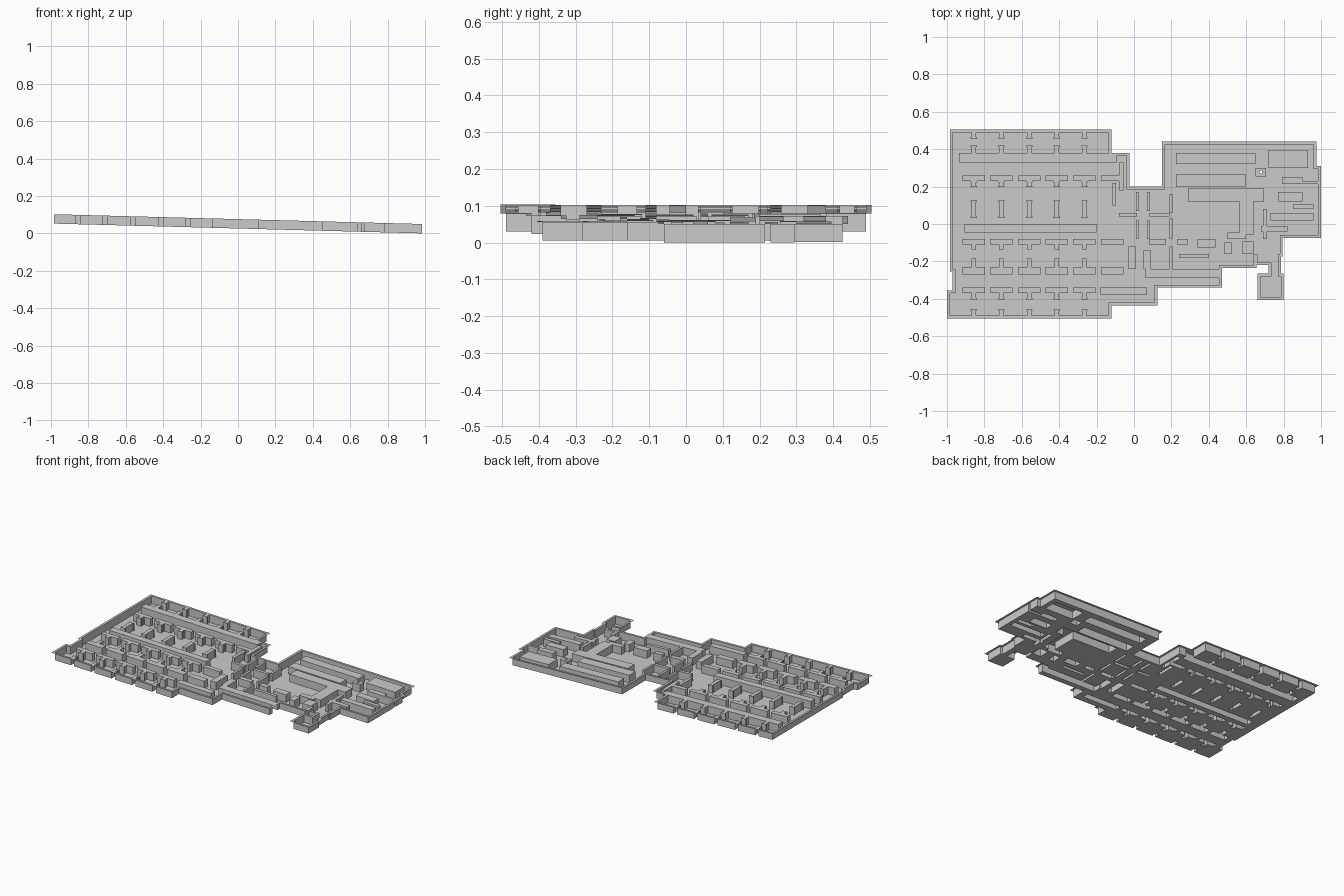
import bpy, bmesh

if "Cube" in bpy.data.objects:
    bpy.data.objects.remove(bpy.data.objects["Cube"])

LIP, DEPTH = 1.5, 0.05            # wall-top width (hundredths), wall height


def top_z(x):
    return 0.0765 - 0.0265 * x    # the whole plan slopes down towards +x


# Sunken floor areas: x0, y0, x1, y1 in hundredths of a unit
floors = [
    (-97, -24, -13.5, 49), (-95.5, -37, -13.5, -24), (-98.5, -49, -13.5, -37),
    (-13.5, -42, -4, 36.5), (-4, -42, 11, 18.5), (11, -32.5, 45.5, 18.5),
    (16.5, -22, 64, 42.5), (64, -6, 96, 42.5), (96, -6, 98.5, 29.5),
    (64, -16, 78, -6), (66, -20.5, 77, -16),
    (73.5, -28, 77, -20), (67.5, -39, 78.5, -28),
]

# Left wing: long partitions
blocks = [(-93.5, 33, -9, 38), (-90.5, -4.5, -20, 0)]
# Left wing: repeated room dividers and door walls
for i in range(5):
    cx = -85.7 + 14.8 * i
    for y0, y1 in ((46, 49), (38, 41.5), (20, 23), (3.5, 12), (-13.5, -11),
                   (-23, -18.5), (-40, -37), (-49, -46)):
        blocks.append((cx - 1.2, y0, cx + 1.2, y1))
    for y in (22.5, 20.0, 46, 41.5, 12.2, 3.5, -40, -46):
        blocks.append((cx - 1.7, y - 0.3, cx + 1.7, y + 0.4))
for i in range(6):
    cx = -85.7 + 14.8 * i
    for y0, y1 in ((23, 26), (-11, -8), (-27, -23), (-37, -34)):
        blocks.append((cx - 6, y0, cx + 6, y1))

# Hall between the wings
blocks += [
    (-11.5, 10, -9.5, 22), (-8, 18, -5.5, 33),
    (-8, 4, 1.5, 6), (8, 4, 19, 6), (8, -11, 17, -8), (23, -11, 29, -8),
    (19, -24, 20.5, -12), (19, -8, 20.5, 3), (19, 6, 20.5, 16),
    (-18, -38, 7, -34), (6, -29, 46, -24), (-3, -24, 1, -12), (5, -24, 9, -14),
]
for x in (1, 7):
    for y0, y1 in ((-8, 2), (7, 17)):
        blocks.append((x, y0, x + 1.5, y1))

# Right wing: solid cores, maze strips and inner walls
blocks += [
    (22.5, 32, 65, 38), (22.5, 20, 60, 26.5), (29, 12, 69.5, 19),
    (56.5, -6, 64, 15), (34, -12.5, 43.5, -8), (50, -8, 60, -4.5),
    (48, -16, 52, -10), (58, -16, 64, -9), (24, -18, 40, -16),
    (72, 30, 93, 39.5), (65, 25.5, 70.5, 30),
    (79, 21.5, 90, 25), (77, 12, 90, 17), (85, 8, 96, 10.5),
    (73, 2, 96, 6), (68, -4, 82, -1), (90, 21.5, 98.5, 23), (69, -8, 71, 8),
]
holes = [(67, 27, 68.5, 28.5)]

# Grid lines through every rectangle edge
rects = floors + blocks + holes
xs = sorted({round(v, 2) for r in rects for e in (r[0], r[2]) for v in (e - LIP, e, e + LIP)})
ys = sorted({round(v, 2) for r in rects for e in (r[1], r[3]) for v in (e - LIP, e, e + LIP)})


def inside(x, y, group, grow=0):
    return any(a - grow < x < c + grow and b - grow < y < d + grow for a, b, c, d in group)


def kind(i, j):
    """1 = floor, 2 = wall top, 0 = empty"""
    x, y = (xs[i] + xs[i + 1]) / 2, (ys[j] + ys[j + 1]) / 2
    if inside(x, y, holes):
        return 0
    if inside(x, y, floors):
        return 2 if inside(x, y, blocks) else 1
    return 2 if inside(x, y, floors, LIP) else 0


nx, ny = len(xs) - 1, len(ys) - 1
cell = {(i, j): kind(i, j) for i in range(nx) for j in range(ny)}


def point(i, j, low):
    x, y = xs[i] / 100, ys[j] / 100
    return (x, y, top_z(x) - (DEPTH if low else 0))


def make(name, quads):
    bm = bmesh.new()
    seen = {}
    for q in quads:
        vs = []
        for key in q:
            if key not in seen:
                seen[key] = bm.verts.new(point(*key))
            vs.append(seen[key])
        bm.faces.new(vs)
    # merge coplanar cells into large flat faces
    bmesh.ops.dissolve_limit(bm, angle_limit=0.01, verts=bm.verts[:], edges=bm.edges[:])
    bmesh.ops.triangulate(bm, faces=[f for f in bm.faces if len(f.verts) > 4])
    me = bpy.data.meshes.new(name)
    bm.to_mesh(me)
    bm.free()
    bpy.context.collection.objects.link(bpy.data.objects.new(name, me))


def flat(want, low):
    return [[(i, j, low), (i + 1, j, low), (i + 1, j + 1, low), (i, j + 1, low)]
            for (i, j), k in cell.items() if k == want]


# Vertical walls wherever floor meets something else, facing the floor
walls = []
for (i, j), k in cell.items():
    if k != 1:
        continue
    for di, dj, a, b in ((-1, 0, (i, j), (i, j + 1)), (1, 0, (i + 1, j + 1), (i + 1, j)),
                         (0, -1, (i + 1, j), (i, j)), (0, 1, (i, j + 1), (i + 1, j + 1))):
        if cell.get((i + di, j + dj), 0) != 1:
            walls.append([(*a, True), (*b, True), (*b, False), (*a, False)])

make("floor", flat(1, True))
make("wall_tops", flat(2, False))
make("walls", walls)
